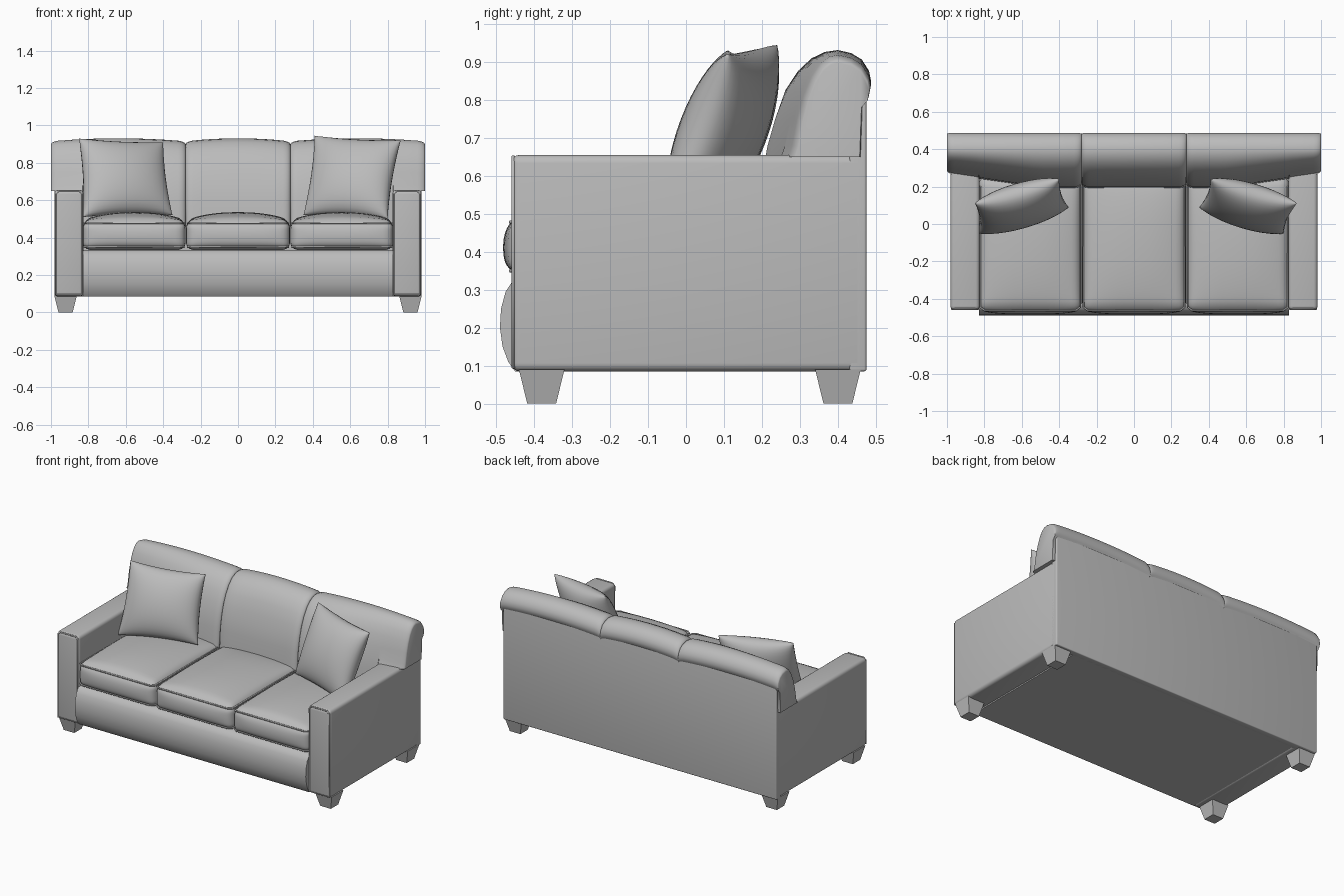
import bpy, bmesh, math
from mathutils import Vector

cube = bpy.data.objects.get("Cube")
if cube:
    bpy.data.objects.remove(cube, do_unlink=True)

fabric = bpy.data.materials.new("grey_fabric")
fabric.use_nodes = True
GREY = (0.5, 0.5, 0.5, 1)
fabric.diffuse_color = GREY
fabric.node_tree.nodes["Principled BSDF"].inputs["Base Color"].default_value = GREY


def finish(name, bm, angle=40):
    bmesh.ops.recalc_face_normals(bm, faces=bm.faces)
    me = bpy.data.meshes.new(name)
    bm.to_mesh(me)
    bm.free()
    me.materials.append(fabric)
    ob = bpy.data.objects.new(name, me)
    bpy.context.collection.objects.link(ob)
    bpy.ops.object.select_all(action='DESELECT')
    ob.select_set(True)
    bpy.context.view_layer.objects.active = ob
    bpy.ops.object.shade_smooth_by_angle(angle=math.radians(angle))
    return ob


def box(name, lo, hi, bevel=0.0):
    bm = bmesh.new()
    bmesh.ops.create_cube(bm, size=1)
    for v in bm.verts:
        v.co = Vector([a + (b - a) * (c + 0.5) for a, b, c in zip(lo, hi, v.co)])
    if bevel:
        bmesh.ops.bevel(bm, geom=bm.edges[:], offset=bevel, segments=4,
                        profile=0.5, affect='EDGES')
    return finish(name, bm)


def loft(name, rings, angle=40):
    """Skin closed rings of points and cap both ends."""
    bm = bmesh.new()
    loops = [[bm.verts.new(p) for p in r] for r in rings]
    n = len(loops[0])
    for a, b in zip(loops, loops[1:]):
        for i in range(n):
            j = (i + 1) % n
            bm.faces.new((a[i], a[j], b[j], b[i]))
    bm.faces.new(loops[0])
    bm.faces.new(loops[-1])
    return finish(name, bm, angle)


def piping(name, points, radius=0.005):
    cu = bpy.data.curves.new(name, 'CURVE')
    cu.dimensions = '3D'
    cu.bevel_depth = radius
    cu.bevel_resolution = 1
    sp = cu.splines.new('POLY')
    sp.points.add(len(points) - 1)
    for p, co in zip(sp.points, points):
        p.co = (*co, 1)
    sp.use_cyclic_u = True
    cu.materials.append(fabric)
    ob = bpy.data.objects.new(name, cu)
    bpy.context.collection.objects.link(ob)


def seat_cushion(name, lo, hi, r=0.04, crown=0.05, bulge=0.022):
    """Rounded block with a domed top and a swollen front."""
    lo, hi = Vector(lo), Vector(hi)
    mid, half = (lo + hi) / 2, (hi - lo) / 2
    bm = bmesh.new()
    bmesh.ops.create_cube(bm, size=2)
    bmesh.ops.subdivide_edges(bm, edges=bm.edges[:], cuts=17, use_grid_fill=True)
    for v in bm.verts:
        p = Vector([math.copysign(abs(c) ** 0.55, c) * h for c, h in zip(v.co, half)])
        q = Vector([max(r - h, min(h - r, c)) for c, h in zip(p, half)])
        p = q + (p - q).normalized() * r
        u, w, t = [c / h for c, h in zip(p, half)]
        p.z += crown * (1 - u * u) ** 0.7 * (1 - w * w) ** 0.5 * max(t, 0)
        if w < 0:
            p.y += bulge * w * (1 - t * t) * (1 - u ** 4)
        v.co = mid + p
    return finish(name, bm, 60)


def pillow(name, tl, tr, br, bl, thick=0.1, n=20):
    """Scatter pillow stretched between four pinched corners."""
    tl, tr, br, bl = map(Vector, (tl, tr, br, bl))
    normal = (tr - bl).cross(tl - br).normalized()
    bm = bmesh.new()
    for side in (-1, 1):
        grid = []
        for i in range(n + 1):
            row = []
            for j in range(n + 1):
                a, b = [math.sin(math.pi / 2 * (2 * k / n - 1)) for k in (i, j)]
                u = a * (1 - 0.06 * (1 - b * b))
                w = b * (1 - 0.06 * (1 - a * a))
                s, t = (u + 1) / 2, (w + 1) / 2
                p = bl.lerp(br, s).lerp(tl.lerp(tr, s), t)
                swell = thick * ((1 - a * a) * (1 - b * b)) ** 0.45
                row.append(bm.verts.new(p + normal * side * swell))
            grid.append(row)
        for i in range(n):
            for j in range(n):
                bm.faces.new((grid[i][j], grid[i + 1][j], grid[i + 1][j + 1], grid[i][j + 1]))
    bmesh.ops.remove_doubles(bm, verts=bm.verts, dist=0.0005)
    return finish(name, bm, 70)


# Arms, front piping and tapered feet
for side, label in ((1, "left"), (-1, "right")):
    xs = sorted((side * 0.825, side * 0.982))
    box(label + "_arm", (xs[0], -0.46, 0.085), (xs[1], 0.473, 0.655), 0.022)
    a, b = xs[0] + 0.008, xs[1] - 0.008
    piping(label + "_arm_piping",
           [(a, -0.455, 0.095), (b, -0.455, 0.095), (b, -0.455, 0.635),
            (b - 0.015, -0.455, 0.65), (a + 0.015, -0.455, 0.65), (a, -0.455, 0.635)])
    for y, end in ((-0.38, "front"), (0.4, "back")):
        rings = []
        for z, w in ((0, 0.038), (0.09, 0.06)):
            rings.append([(side * 0.922 + i * w, y + j * w, z)
                          for i, j in ((-1, -1), (1, -1), (1, 1), (-1, 1))])
        loft(f"{label}_{end}_foot", rings)

# Base with rounded front rail
rail = [(0.46, 0.085), (-0.45, 0.085), (-0.468, 0.11), (-0.483, 0.15), (-0.49, 0.2),
        (-0.487, 0.25), (-0.475, 0.295), (-0.455, 0.325), (-0.43, 0.335), (0.46, 0.335)]
loft("base_rail", [[(x, y, z) for y, z in rail] for x in (-0.83, 0.83)])

# Seat cushions with piped front edges
for label, x0, x1 in (("right", -0.83, -0.28), ("middle", -0.278, 0.278), ("left", 0.28, 0.83)):
    seat_cushion(label + "_seat_cushion", (x0, -0.46, 0.335), (x1, 0.25, 0.487))
    for z in (0.35, 0.478):
        piping(f"{label}_seat_piping_{'low' if z < 0.4 else 'high'}",
               [(x0 + 0.008, -0.445, z), (x0 + 0.03, -0.462, z), (x1 - 0.03, -0.462, z),
                (x1 - 0.008, -0.445, z), (x1 - 0.008, 0.2, z), (x0 + 0.008, 0.2, z)])

# Back panel
box("back_panel", (-0.982, 0.43, 0.085), (0.982, 0.475, 0.82), 0.006)

# Rolled back cushions; the outer two wrap over the arms
roll = [(0.19, 0.45), (0.2, 0.6), (0.215, 0.68), (0.235, 0.75), (0.262, 0.81), (0.295, 0.86),
        (0.33, 0.893), (0.365, 0.91), (0.4, 0.915), (0.435, 0.907), (0.463, 0.89),
        (0.482, 0.86), (0.487, 0.835), (0.482, 0.81), (0.465, 0.79), (0.46, 0.45)]


def back_ring(x, x0, x1):
    edge = min(x - x0, x1 - x) / 0.04
    pinch = 0.055 * (1 - math.sqrt(1 - (1 - min(edge, 1)) ** 2))
    u = (2 * x - x0 - x1) / (x1 - x0)
    setback = 0.075 * max(0, (abs(x) - 0.5) / 0.5)
    ring = []
    for y, z in roll:
        y += setback * max(0, (0.4 - y) / 0.2)
        y = 0.41 + (y - 0.41) * (1 - 2 * pinch if y < 0.41 else 1 - pinch)
        z = 0.6 + (z - 0.6) * (1 - pinch)
        if z > 0.78:
            z += 0.016 * (1 - u * u)
        ring.append((x, y, max(z, 0.65) if abs(x) > 0.83 else z))
    return ring


for label, x0, x1 in (("right", -1, -0.28), ("middle", -0.28, 0.28), ("left", 0.28, 1)):
    inset = (0, 0.002, 0.006, 0.014, 0.025, 0.04)
    stations = {x0 + d for d in inset} | {x1 - d for d in inset}
    stations |= {x0 + (x1 - x0) * k / 14 for k in range(2, 13)}
    if label != "middle":
        s = math.copysign(1, x0 + x1)
        stations |= {s * 0.828, s * 0.832}
    loft(label + "_back_cushion", [back_ring(x, x0, x1) for x in sorted(stations)], 50)

# Scatter pillows
pillow("right_pillow", (-0.85, 0.11, 0.93), (-0.4, 0.24, 0.91),
       (-0.35, 0.09, 0.52), (-0.83, -0.05, 0.51))
pillow("left_pillow", (0.41, 0.24, 0.945), (0.87, 0.11, 0.92),
       (0.8, -0.05, 0.5), (0.35, 0.09, 0.52))
